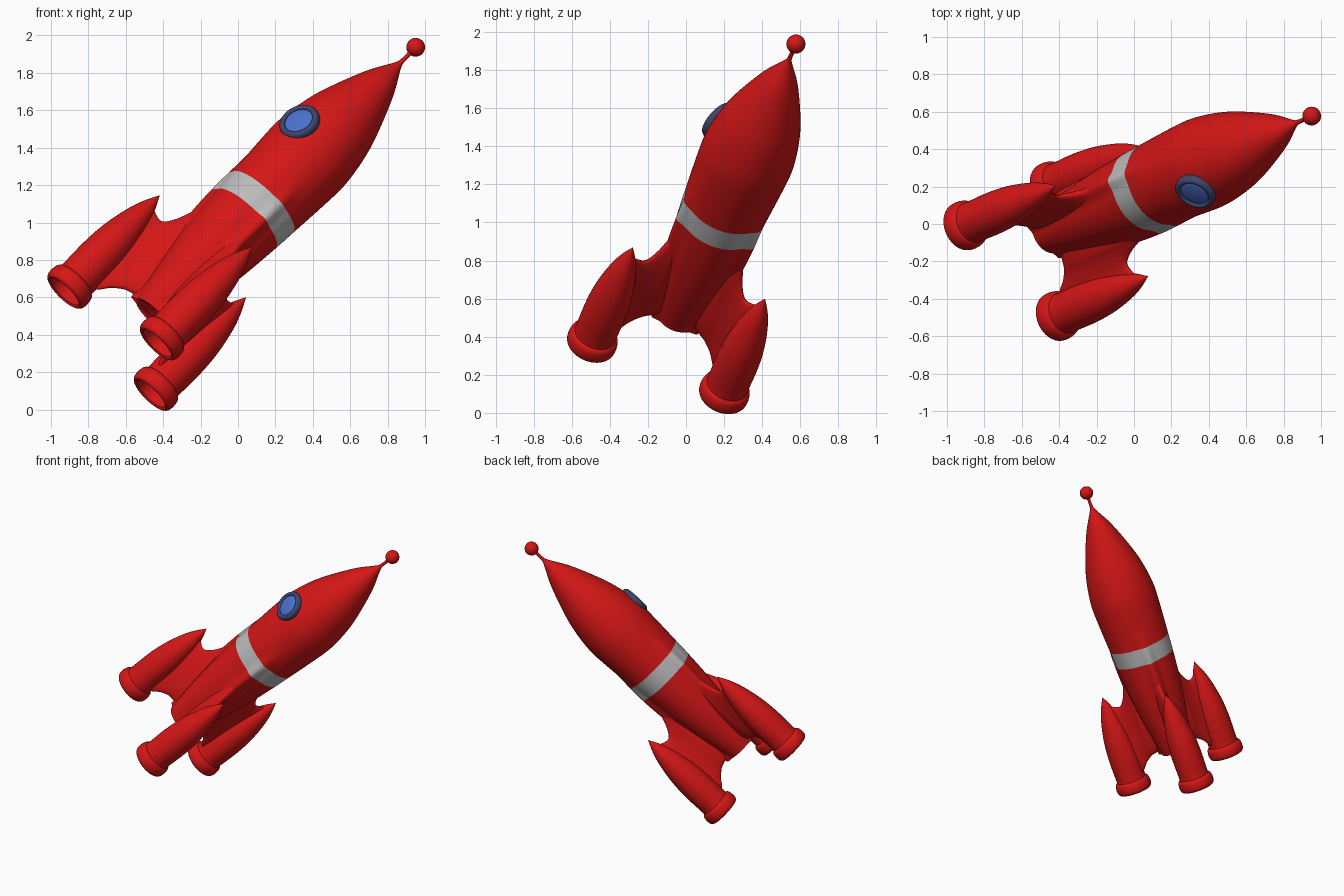
import bpy, bmesh, math
from mathutils import Vector, Matrix

if "Cube" in bpy.data.objects:
    bpy.data.objects.remove(bpy.data.objects["Cube"])

# Rocket frame: local z runs along the tilted axis (ball centre at 0), local x faces the window
axis = Vector((0.6706, 0.2959, 0.6803)).normalized()
side = Vector((-0.333, -0.70, 0.632))
side = (side - axis * side.dot(axis)).normalized()
other = axis.cross(side)
FRAME = Matrix.Translation((0.95, 0.577, 1.937)) @ Matrix((side, other, axis)).transposed().to_4x4()
FIN_ANGLES = [math.radians(a) for a in (60, 180, 300)]


def material(name, color):
    m = bpy.data.materials.new(name)
    m.diffuse_color = (*color, 1)
    m.use_nodes = True
    m.node_tree.nodes["Principled BSDF"].inputs["Base Color"].default_value = m.diffuse_color
    return m


RED = material("red", (0.66, 0.008, 0.008))
SILVER = material("silver", (0.5, 0.5, 0.5))
NAVY = material("navy", (0.05, 0.06, 0.15))
BLUE = material("blue", (0.07, 0.16, 0.62))


def smooth(points, n=5):
    """Catmull-Rom interpolation through tuples."""
    p = [Vector(q) for q in points]
    p = [2 * p[0] - p[1]] + p + [2 * p[-1] - p[-2]]
    out = []
    for a, b, c, d in zip(p, p[1:], p[2:], p[3:]):
        for i in range(n):
            t = i / n
            out.append(0.5 * (2 * b + (c - a) * t + (2 * a - 5 * b + 4 * c - d) * t * t
                              + (3 * b - a - 3 * c + d) * t ** 3))
    return out + [p[-2]]


def loft(name, rings, mats, matrix=Matrix(), pick=None, sharp=40):
    """Skin a list of equal closed rings, capping both ends."""
    bm = bmesh.new()
    rows = [[bm.verts.new(v) for v in ring] for ring in rings]
    n = len(rows[0])
    for k, (a, b) in enumerate(zip(rows, rows[1:])):
        for i in range(n):
            f = bm.faces.new((a[i], a[(i + 1) % n], b[(i + 1) % n], b[i]))
            f.material_index = pick(k) if pick else 0
    bm.faces.new(rows[0][::-1])
    bm.faces.new(rows[-1])
    bmesh.ops.remove_doubles(bm, verts=bm.verts, dist=1e-5)
    bmesh.ops.recalc_face_normals(bm, faces=bm.faces)
    me = bpy.data.meshes.new(name)
    bm.to_mesh(me)
    bm.free()
    for m in mats:
        me.materials.append(m)
    ob = bpy.data.objects.new(name, me)
    bpy.context.collection.objects.link(ob)
    ob.matrix_world = FRAME @ matrix
    bpy.context.view_layer.objects.active = ob
    ob.select_set(True)
    bpy.ops.object.shade_smooth_by_angle(angle=math.radians(sharp))
    ob.select_set(False)
    return ob


def circle(r, z, n=48):
    return [(r * math.cos(2 * math.pi * i / n), r * math.sin(2 * math.pi * i / n), z) for i in range(n)]


def lathe(name, profile, mat, matrix=Matrix()):
    return loft(name, [circle(max(r, 1e-4), z) for r, z in profile], [mat], matrix)


# Body: lathed hull with three soft ridges leading into the fins, and a silver band
def ridge(theta, t):
    s = min(max((t - 1.08) / 0.5, 0), 1)
    height = 0.035 * s * (2 - s)
    return sum(height * math.exp(-((math.remainder(theta - a, 2 * math.pi)) / 0.17) ** 2) for a in FIN_ANGLES)


hull = smooth([(0.012, 0.03), (0.012, 0.10), (0.024, 0.145), (0.10, 0.29), (0.18, 0.50), (0.222, 0.65),
               (0.247, 0.82), (0.245, 0.97), (0.23, 1.22), (0.222, 1.35), (0.20, 1.60), (0.165, 1.85),
               (0.12, 2.08), (0.105, 2.09), (0.0002, 2.06)])
rings = []
for r, t in hull:
    ring = []
    for i in range(120):
        th = 2 * math.pi * i / 120
        rr = r + ridge(th, t) * min(1, r / 0.12)
        ring.append((rr * math.cos(th), rr * math.sin(th), -t))
    rings.append(ring)
loft("body", rings, [RED, SILVER], pick=lambda k: int(1.219 < (hull[k][1] + hull[k + 1][1]) / 2 < 1.351))

# Nose ball
lathe("nose_ball", [(0.05 * math.sin(math.pi * i / 24), 0.05 * math.cos(math.pi * i / 24)) for i in range(25)], RED)

# Booster pods with rolled rims and hollow ends, joined to the body by fins
pod = smooth([(0, 1.566), (0.040, 1.65), (0.073, 1.75), (0.102, 1.90), (0.113, 2.05), (0.111, 2.22)])
pod += smooth([(0.112, 2.235), (0.128, 2.25), (0.134, 2.285), (0.130, 2.315), (0.115, 2.33), (0.10, 2.322)], 3)
pod += [Vector((0.095, 2.29)), Vector((0.09, 2.21)), Vector((0, 2.20))]
# fin stations: radius, top, bottom, half thickness
stations = smooth([(0.08, 1.42, 2.07, 0.05), (0.19, 1.43, 2.09, 0.048), (0.235, 1.51, 2.115, 0.037),
                   (0.27, 1.60, 2.145, 0.031), (0.315, 1.665, 2.20, 0.028), (0.36, 1.665, 2.22, 0.028),
                   (0.43, 1.63, 2.20, 0.028)])
fin = []
for r, top, bot, half in stations:
    ring = []
    for i in range(40):
        a = 2 * math.pi * i / 40
        c, s = math.cos(a), math.sin(a)
        ring.append((r, half * math.copysign(abs(s) ** 0.8, s), -(top + bot) / 2 + c * (bot - top) / 2))
    fin.append(ring)
for k, a in enumerate(FIN_ANGLES, 1):
    turn = Matrix.Rotation(a, 4, 'Z')
    lathe(f"booster_{k}", [(r, -t) for r, t in pod], RED, turn @ Matrix.Translation((0.43, 0, 0)))
    loft(f"fin_{k}", fin, [RED], turn)

# Porthole: rounded frame and domed glass facing local x
face = Matrix.Translation((0, 0, -0.809)) @ Matrix.Rotation(math.pi / 2, 4, 'Y')
lathe("window_frame", smooth([(0.108, 0.20), (0.112, 0.235), (0.107, 0.252), (0.094, 0.262),
                              (0.081, 0.257), (0.077, 0.245)], 4) + [Vector((0.075, 0.20))], NAVY, face)
lathe("window_glass", [(0.08, 0.205), (0.08, 0.246)]
      + [(0.08 * math.cos(i * math.pi / 16), 0.246 + 0.014 * math.sin(i * math.pi / 16)) for i in range(1, 9)],
      BLUE, face)
